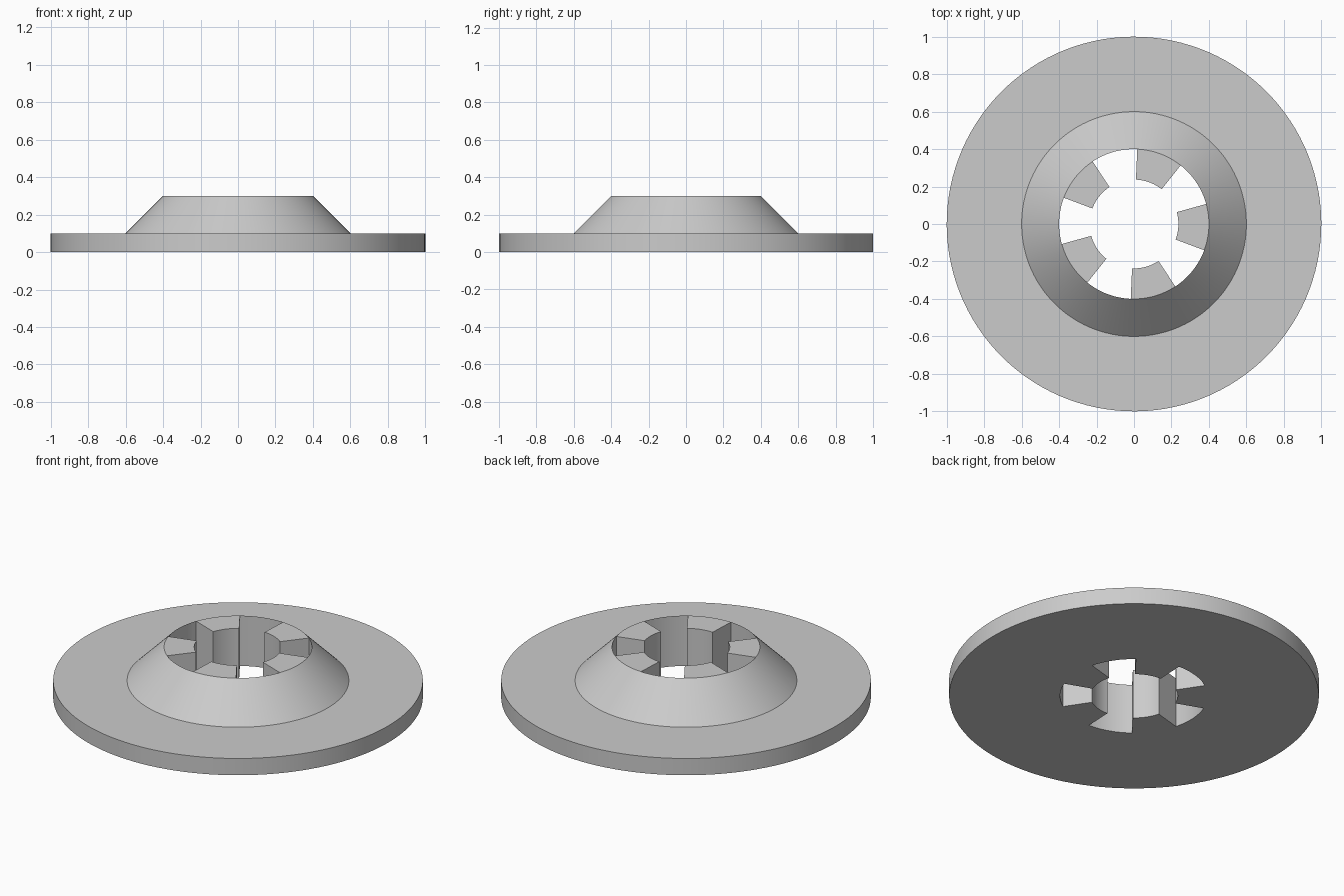
import bpy, bmesh, math

if "Cube" in bpy.data.objects:
    bpy.data.objects.remove(bpy.data.objects["Cube"])

SEGMENTS = 120          # 3 degrees each
RUN = 12                # segments per tooth and per gap (36 degrees)
START = math.radians(-20.5)
BORE, TOOTH_R, TOP = 0.40, 0.237, 0.30

bm = bmesh.new()


def ring(radius, z):
    """Circle of vertices around the axis."""
    step = 2 * math.pi / SEGMENTS
    return [bm.verts.new((radius * math.cos(START + i * step),
                          radius * math.sin(START + i * step), z))
            for i in range(SEGMENTS)]


# Flange and cone outline, from the bore's lower edge round to its upper edge
outline = [ring(r, z) for r, z in
           [(BORE, 0), (1.0, 0), (1.0, 0.1), (0.6, 0.1), (BORE, TOP)]]
# Tooth outline, from the bore's upper edge in and down to its lower edge
tooth = [outline[-1], ring(TOOTH_R, TOP), ring(TOOTH_R, 0), outline[0]]
gap = [outline[-1], outline[0]]

for i in range(SEGMENTS):
    j = (i + 1) % SEGMENTS
    is_tooth = (i // RUN) % 2 == 0
    for path in (outline, tooth if is_tooth else gap):
        for a, b in zip(path, path[1:]):
            bm.faces.new((a[i], a[j], b[j], b[i]))
    # Flat side wall wherever a tooth starts or ends
    if i % RUN == 0:
        bm.faces.new([r[i] for r in tooth])

# Drop the unused tooth vertices in the gaps
bmesh.ops.delete(bm, geom=[v for v in bm.verts if not v.link_faces], context='VERTS')
bmesh.ops.recalc_face_normals(bm, faces=bm.faces[:])

mesh = bpy.data.meshes.new("splined_flange")
bm.to_mesh(mesh)
bm.free()

grey = bpy.data.materials.new("light_grey")
grey.diffuse_color = (0.6, 0.6, 0.6, 1)
grey.use_nodes = True
grey.node_tree.nodes["Principled BSDF"].inputs["Base Color"].default_value = grey.diffuse_color
mesh.materials.append(grey)

flange = bpy.data.objects.new("splined_flange", mesh)
bpy.context.collection.objects.link(flange)
bpy.context.view_layer.objects.active = flange
flange.select_set(True)
bpy.ops.object.shade_smooth_by_angle(angle=math.radians(30))
